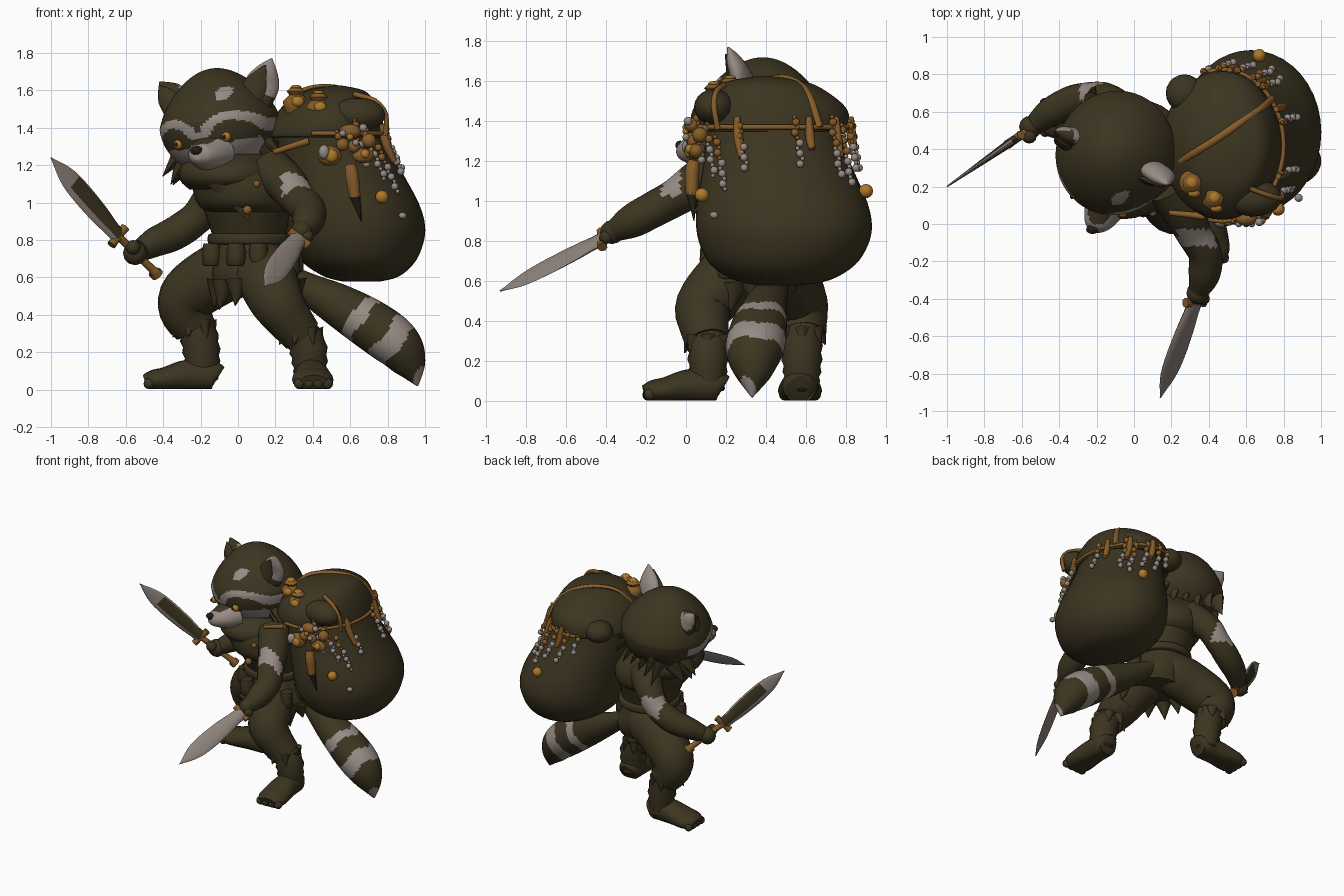
import bpy, bmesh, math, random
from mathutils import Vector, Matrix

random.seed(4)
if "Cube" in bpy.data.objects:
    bpy.data.objects.remove(bpy.data.objects["Cube"])


def material(name, rgb):
    m = bpy.data.materials.new(name)
    m.use_nodes = True
    m.diffuse_color = (*rgb, 1)
    node = next(n for n in m.node_tree.nodes if n.type == 'BSDF_PRINCIPLED')
    node.inputs["Base Color"].default_value = (*rgb, 1)
    node.inputs["Roughness"].default_value = 0.9
    return m


OLIVE = material("dark olive", (0.045, 0.035, 0.0145))
PALE = material("pale fur", (0.31, 0.26, 0.235))
STEEL = material("dull steel", (0.27, 0.225, 0.2))
AMBER = material("amber", (0.42, 0.19, 0.022))
LEATHER = material("tan leather", (0.24, 0.108, 0.022))
BLACK = material("near black", (0.016, 0.013, 0.009))


def finish(name, bm, mat, angle=50):
    bmesh.ops.recalc_face_normals(bm, faces=bm.faces)
    me = bpy.data.meshes.new(name)
    bm.to_mesh(me)
    bm.free()
    ob = bpy.data.objects.new(name, me)
    bpy.context.collection.objects.link(ob)
    me.materials.append(mat)
    bpy.ops.object.select_all(action='DESELECT')
    ob.select_set(True)
    bpy.context.view_layer.objects.active = ob
    bpy.ops.object.shade_smooth_by_angle(angle=math.radians(angle))
    return ob


def paint(ob, mat, rule):
    ob.data.materials.append(mat)
    slot = len(ob.data.materials) - 1
    for p in ob.data.polygons:
        if rule(p.center):
            p.material_index = slot


def spline(rows, steps):
    """Smooth rows of numbers with a Catmull-Rom curve."""
    out = []
    for i in range(len(rows) - 1):
        a, b, c, d = (rows[max(0, min(len(rows) - 1, i + k))] for k in (-1, 0, 1, 2))
        for s in range(steps):
            t = s / steps
            out.append([q + t / 2 * (r - p + t * (2 * p - 5 * q + 4 * r - e + t * (3 * (q - r) + e - p)))
                        for p, q, r, e in zip(a, b, c, d)])
    return out + [list(rows[-1])]


def loft(name, rows, mat, sides=20, hint=(0, 1, 0), steps=4, flat=False, wrinkle=0, floor=None):
    """Rows are x, y, z, radius along hint, radius across."""
    rows = spline([r if len(r) == 5 else (*r, r[3]) for r in rows], steps)
    bm = bmesh.new()
    rings = []
    for i, (x, y, z, a, b) in enumerate(rows):
        nxt, prv = rows[min(i + 1, len(rows) - 1)], rows[max(i - 1, 0)]
        d = Vector((0, 0, 1)) if flat else (Vector(nxt[:3]) - Vector(prv[:3])).normalized()
        u = Vector(hint)
        u = (u - d * u.dot(d)).normalized()
        v = d.cross(u)
        k = 1 + wrinkle * (1 if i % 2 else -1)
        ring = []
        for j in range(sides):
            t = math.tau * j / sides
            co = Vector((x, y, z)) + (u * math.cos(t) * max(a, .002) + v * math.sin(t) * max(b, .002)) * k
            if floor is not None:
                co.z = max(co.z, floor)
            ring.append(bm.verts.new(co))
        rings.append(ring)
    for p, q in zip(rings, rings[1:]):
        for j in range(sides):
            bm.faces.new((p[j], p[j - 1], q[j - 1], q[j]))
    bm.faces.new(rings[0])
    bm.faces.new(rings[-1])
    return finish(name, bm, mat)


def blobs(name, items, mat, seg=12):
    """Items are a centre and either one radius or three."""
    bm = bmesh.new()
    for c, r in items:
        size = (r, r, r) if isinstance(r, (int, float)) else r
        m = Matrix.Translation(c) @ Matrix.Diagonal((*size, 1))
        bmesh.ops.create_uvsphere(bm, u_segments=seg, v_segments=max(6, seg // 2), radius=1, matrix=m)
    return finish(name, bm, mat)


def spike(name, base, tip, r, mat=OLIVE, hint=(0, 1, 0), thin=1.0):
    return loft(name, [(*base, r, r * thin), (*tip, 0)], mat, 8, hint, 2)


# Torso, mantle and belt
loft("tunic", [(.09, .34, .54, .2, .21), (.09, .35, .62, .22, .23), (.07, .36, .72, .21, .2), (.06, .37, .8, .19),
               (.05, .36, .95, .24, .23), (.03, .36, 1.1, .27, .25), (-.02, .36, 1.26, .2)], OLIVE, 28, flat=True)
loft("mantle", [(.05, .35, .95, .24, .22), (.04, .35, 1.0, .3, .26), (.02, .35, 1.1, .31, .27),
                (-.04, .34, 1.2, .27, .24), (-.07, .34, 1.27, .2, .17)], OLIVE, 28, flat=True)
loft("neck_scarf", [(-.04, .33, 1.07, .24, .22), (-.05, .33, 1.12, .3, .26), (-.05, .33, 1.19, .29, .26),
                    (-.06, .33, 1.26, .2, .18)], OLIVE, 28, flat=True)
spike("scarf_point", (-.05, .09, 1.14), (.06, .09, .9), .12, thin=.35, hint=(1, 0, 0))
loft("belt", [(.06, .37, z, r) for z, r in ((.775, .2), (.785, .22), (.825, .22), (.835, .2))], OLIVE, 28, flat=True)
for i in range(7):
    t = math.pi + math.pi * i / 6
    x, y = .1 + .2 * math.cos(t), .34 + .2 * math.sin(t)
    spike("hem_rag", (x, y, .58), (x + .03 * math.cos(t), y + .03 * math.sin(t), random.uniform(.42, .49)), .07)
for x, y, z in ((-.01, .13, .73), (.11, .12, .73), (.28, .2, .68), (.3, .36, .7), (-.14, .28, .73)):
    loft("belt_pouch", [(x, y, z + h, r) for h, r in ((-.07, .03), (-.06, .05), (.02, .05), (.05, .045))],
         OLIVE, 8, (1, 1, 0), 2)
blobs("mantle_charms", [((.05, .06, .96), .025), ((.1, .06, 1.1), .02)], LEATHER)

# Legs and feet
loft("right_trouser", [(.08, .44, .72, .13), (-.0, .46, .66, .16), (-.12, .49, .61, .165), (-.26, .55, .51, .155),
                       (-.28, .57, .42, .14), (-.23, .58, .33, .115)], OLIVE, hint=(0, 1, 0))
loft("left_trouser", [(.1, .34, .72, .13), (.13, .25, .64, .16), (.16, .18, .58, .16), (.21, .09, .47, .145),
                      (.27, .09, .38, .125), (.34, .11, .29, .11)], OLIVE, hint=(1, 0, 0))
loft("right_wrapped_shin", [(-.23, .58, .38, .095), (-.2, .58, .24, .1), (-.19, .58, .12, .09), (-.19, .58, .05, .08)],
     OLIVE, hint=(0, 1, 0), wrinkle=.05)
loft("left_wrapped_shin", [(.31, .11, .35, .09), (.37, .11, .24, .1), (.385, .11, .12, .09), (.385, .11, .05, .08)],
     OLIVE, hint=(0, 1, 0), wrinkle=.05)
for name, heel, d in (("right", (-.11, .57), (-1, 0)), ("left", (.385, .18), (.05, -1))):
    side = (-d[1], d[0], 0)
    loft(name + "_foot", [(heel[0] + d[0] * s, heel[1] + d[1] * s, h, w, h + .01) for s, h, w in
                          ((0, .06, .06), (.03, .07, .085), (.16, .075, .095), (.28, .055, .11), (.34, .048, .105),
                           (.385, .035, .075))], OLIVE, hint=side, floor=.003)
    blobs(name + "_toes", [((heel[0] + d[0] * .365 + side[0] * k, heel[1] + d[1] * .365 + side[1] * k, .032),
                            (.03, .03, .03)) for k in (-.075, -.025, .025, .075)], OLIVE)
for cx, cy, z in ((-.24, .58, .36), (.33, .11, .32)):
    for i in range(7):
        t = math.tau * i / 7
        spike("cuff_rag", (cx + .085 * math.cos(t), cy + .085 * math.sin(t), z),
              (cx + .12 * math.cos(t), cy + .12 * math.sin(t), z - .08), .045)

# Tail with pale bands
tail = loft("tail", [(.18, .46, .66, .05), (.36, .43, .55, .08), (.54, .39, .45, .115), (.72, .36, .34, .145, .135),
                     (.85, .34, .24, .14, .13), (.92, .335, .13, .09), (.96, .33, .02, .005)], OLIVE, 36, steps=14)
along = lambda c: .8 * c.x - .6 * c.z + .02 * math.sin(c.y * 30)
paint(tail, PALE, lambda c: .26 < along(c) < .33 or .45 < along(c) < .56 or along(c) > .725)

# Arms with pale upper patches
right_arm = loft("right_arm", [(-.03, .55, 1.12, .12), (-.14, .65, 1.02, .1), (-.22, .67, .92, .09),
                               (-.33, .65, .84, .09), (-.44, .6, .79, .08), (-.52, .54, .745, .06)],
                 OLIVE, hint=(.4, .6, .7), steps=8)
paint(right_arm, PALE, lambda c: -.29 < c.x < -.13 and .88 < c.z < 1.02 and c.y > .66)
left_arm = loft("left_arm", [(.18, .2, 1.17, .12), (.26, .07, 1.1, .11), (.32, -.05, 1.02, .095), (.38, -.16, .96, .09),
                             (.375, -.27, .9, .085), (.345, -.36, .85, .055)], OLIVE, hint=(.7, 0, .7), steps=8)
paint(left_arm, PALE, lambda c: -.12 < c.y < -.03 and c.z > 1.035 - .1 * (c.x - .3) and c.x > .23)
blobs("hands", [((-.55, .52, .73), (.065, .06, .065)), ((.34, -.37, .845), (.06, .06, .06)),
                ((-.56, .47, .76), .04), ((.37, -.4, .82), .035)], OLIVE)


def sword(side, grip, guard, tip, hint, width):
    g, e, t = Vector(grip), Vector(guard), Vector(tip)
    d = (t - e).normalized()
    u = Vector(hint)
    u = (u - d * u.dot(d)).normalized()
    loft(side + "_sword_grip", [(*g, .035), (*(g + d * .03), .035), (*(g + d * .05), .022), (*e, .022)], LEATHER, 10, hint, 2)
    loft(side + "_sword_guard", [(*(e - u * .065), .026), (*e, .022), (*(e + u * .065), .026)], LEATHER, 8, d, 2)
    blade = [(*e.lerp(t, f), w * width, .02 * (1 - f) + .004) for f, w in
             ((0, .75), (.1, .75), (.3, .95), (.6, 1), (.8, .75), (1, 0))]
    return loft(side + "_sword_blade", blade, STEEL, 12, hint, 3), e, d, u


blade, e, d, u = sword("right", (-.43, .59, .61), (-.64, .45, .82), (-1, .2, 1.24), (0, 0, 1), .062)
paint(blade, OLIVE, lambda c: -.02 < (c - e).dot(u) < .045 and (c - e).dot(d) < .4)
sword("left", (.38, -.28, .9), (.325, -.42, .81), (.14, -.93, .55), (.75, 0, -.6), .065)

# Head, narrowed toward the crown and painted by rules in its own frame
frame = Matrix.Translation((-.1, .38, 1.43)) @ Matrix.Rotation(-.38, 4, 'Z') @ Matrix.Rotation(-.15, 4, 'Y')
world = lambda x, y, z: tuple(frame @ Vector((x, y, z)))
inverse = frame.inverted()
bm = bmesh.new()
bmesh.ops.create_uvsphere(bm, u_segments=112, v_segments=80, radius=1)
for v in bm.verts:
    k = 1 - .25 * max(v.co.z, 0)
    v.co = frame @ Vector((v.co.x * k * .32, v.co.y * k * .335, v.co.z * .29))
head = finish("head", bm, OLIVE)


def markings(c):
    p = inverse @ c
    x, z = p.x / .32, p.z / .29
    if p.y > .02:
        return False
    brow = math.hypot((abs(x) - .54) / 1.1, (z + .36) / .95)
    arch = .33 < brow < .5 and z > -.3
    cheek = abs(x) < .85 and -.72 < z < -.5 + .12 * abs(x)
    return arch or cheek or math.hypot(x - .42, z - .47) < .13


paint(head, PALE, markings)
snout = loft("snout", [(*world(.03, -.24, -.17), .13, .11), (*world(.025, -.33, -.18), .1, .08),
                       (*world(.02, -.4, -.18), .065, .055), (*world(.02, -.43, -.175), .03)], PALE, 28,
             hint=(1, 0, 0), steps=6)
paint(snout, OLIVE, lambda c: (inverse @ c).z > -.125 and abs((inverse @ c).x - .02) < .065)
blobs("nose", [(world(.015, -.425, -.155), (.034, .025, .024))], BLACK)
for s in (-1, 1):
    blobs("eye", [(world(.14 * s, -.283, -.1), .026)], AMBER)
    blobs("pupil", [(world(.14 * s - .004, -.305, -.1), .011)], BLACK)
    for y, z, out in ((.0, -.15, .35), (.08, -.2, .33), (.0, -.2, .31)):
        spike("cheek_tuft", world(.23 * s, y, z + .03), world(out * s, y - .04, z - .09), .09, thin=.6)
for i in range(7):
    x = -.24 + .08 * i
    spike("nape_tuft", world(x, .2, -.12), world(x * 1.15, .29, -.28 + .03 * (i % 2)), .07, thin=.6)

# Ears: pale shells with dark fronts
for name, base, mid, tip, wide in (("left", (.08, .29, 1.52), (.13, .27, 1.63), (.18, .21, 1.77), .095),
                                   ("right", (-.29, .45, 1.46), (-.345, .47, 1.56), (-.42, .5, 1.645), .08)):
    ear = loft(name + "_ear", [(*base, wide * .95, .07), (*mid, wide, .05),
                               (*Vector(mid).lerp(Vector(tip), .55), wide * .62, .035), (*tip, .004)],
               PALE, 20, (.9, -.3, .2))
    paint(ear, OLIVE, lambda c, b=base: c.z < b[2] + .05 or (name == "right" and c.y < .5 and c.x < -.32))
    o = Vector((-.035, -.045, .0))
    loft(name + "_ear_inner", [(*(Vector(base) + o), wide * .7, .035), (*(Vector(mid) + o), wide * .68, .018),
                               (*(Vector(mid).lerp(Vector(tip), .75) + o * .6), .004)], OLIVE, 12, (.9, -.3, .2))

# Backpack sack, flap and straps
loft("sack", [(.66, .47, .578, .1, .1), (.66, .48, .605, .24, .2), (.645, .485, .68, .36, .3), (.63, .49, .78, .42, .36),
              (.625, .49, .88, .44, .375), (.6, .48, 1.0, .425, .365), (.55, .46, 1.15, .38, .335),
              (.51, .44, 1.3, .34, .3), (.49, .43, 1.42, .33, .27)], OLIVE, 40, flat=True)
loft("flap", [(.48, .42, 1.35, .36, .3), (.47, .42, 1.36, .395, .32), (.48, .42, 1.46, .385, .285),
              (.5, .41, 1.55, .29, .225), (.52, .4, 1.6, .19, .15), (.53, .39, 1.625, .03)], OLIVE, 40, flat=True)
blobs("flap_corners", [((.27, .7, 1.4), (.1, .1, .08)), ((.64, .14, 1.47), (.15, .1, .09))], OLIVE, 20)


def rim(t, z, off=0):
    """Point hanging from the flap rim at angle t, resting on the sack."""
    f = max(0, min(1, (1.36 - z) / .3))
    return (.47 + .11 * f + (.33 + .03 * f + off) * math.cos(t), .42 + .05 * f + (.405 + off) * math.sin(t), z)


loft("rim_strap", [(*rim(t / 10, 1.37), .012, .012) for t in range(-18, 20, 2)], LEATHER, 8, (0, 0, 1), 2)
loft("top_strap", [(.25, .33, 1.5, .02, .014), (.33, .385, 1.59, .02, .014), (.45, .46, 1.62, .02, .014),
                   (.58, .55, 1.6, .02, .014), (.68, .62, 1.52, .02, .014), (.74, .67, 1.37, .02, .014)],
     LEATHER, 8, (-.5, .8, 0), 4)
loft("front_strap", [(.62, .19, 1.58, .014), (.73, .15, 1.545, .014), (.79, .14, 1.47, .014), (.79, .16, 1.36, .014)],
     LEATHER, 8, (0, 1, 0), 3)
loft("shoulder_rod", [(.19, .06, 1.27, .014), (.38, .04, 1.33, .02)], LEATHER, 8)

# Hanging bead strings, tags and bells
pale, brown = [], []
for t, high, low in ((-1.4, 1.38, 1.26), (-1.1, 1.44, 1.16), (-.9, 1.44, 1.1), (-.75, 1.32, 1.02), (-.4, 1.4, 1.12),
                     (.3, 1.42, 1.15), (.85, 1.42, 1.1), (1.05, 1.38, 1.05), (1.3, 1.4, 1.14), (1.6, 1.4, 1.14),
                     (1.85, 1.38, 1.2)):
    n = int((high - low) / .026)
    for i in range(n):
        (brown if i < n * .45 else pale).append((rim(t + .02 * (i % 3), high - i * .026, .008), .011 + .009 * (i % 2)))
blobs("pale_beads", pale, PALE, 8)
blobs("brown_beads", brown, LEATHER, 8)
for t, low in ((-.42, 1.22), (.5, 1.26), (.95, 1.22), (1.45, 1.26)):
    loft("hanging_tag", [(*rim(t, 1.42), .016), (*rim(t, 1.32), .024), (*rim(t, low), .016)], LEATHER, 8)
blobs("bells", [((.77, .08, 1.03), .036), ((.67, .9, 1.05), .036)], AMBER)
blobs("bag_patch", [((.88, .14, .93), (.022, .022, .018))], PALE)

# Trinkets on the front of the pack
blobs("cups", [((.49, .05, 1.25), (.065, .05, .055)), ((.6, .03, 1.38), (.06, .04, .04)), ((.67, .05, 1.25), (.06, .04, .04)),
               ((.56, .03, 1.31), .035), ((.7, .07, 1.33), .04), ((.62, .04, 1.3), .035)], LEATHER)
blobs("cup_highlights", [((.5, .01, 1.25), (.035, .02, .035)), ((.6, .0, 1.35), .018), ((.68, .02, 1.26), .025)], AMBER)
blobs("shells", [((.56, .0, 1.37), .018), ((.67, .01, 1.4), .022), ((.46, .01, 1.27), (.03, .03, .04)),
                 ((.63, .0, 1.32), .018)], PALE)
loft("scroll_tube", [(.6, .04, 1.2, .03), (.61, .03, 1.14, .036), (.625, .03, 1.03, .03)], LEATHER, 12)
spike("scroll_end", (.625, .03, 1.04), (.66, .04, .9), .03, BLACK)
for x, y, z in ((.31, .22, 1.54), (.43, .14, 1.51)):
    loft("lantern", [(x, y, z + h, r) for h, r in ((-.06, .055), (0, .07), (.035, .035), (.055, .05), (.085, .012))],
         LEATHER, 12, (1, 0, 0), 2)
    blobs("lantern_glow", [((x + .01, y - .055, z), (.035, .025, .03)), ((x, y, z + .075), (.03, .03, .015))], AMBER)
